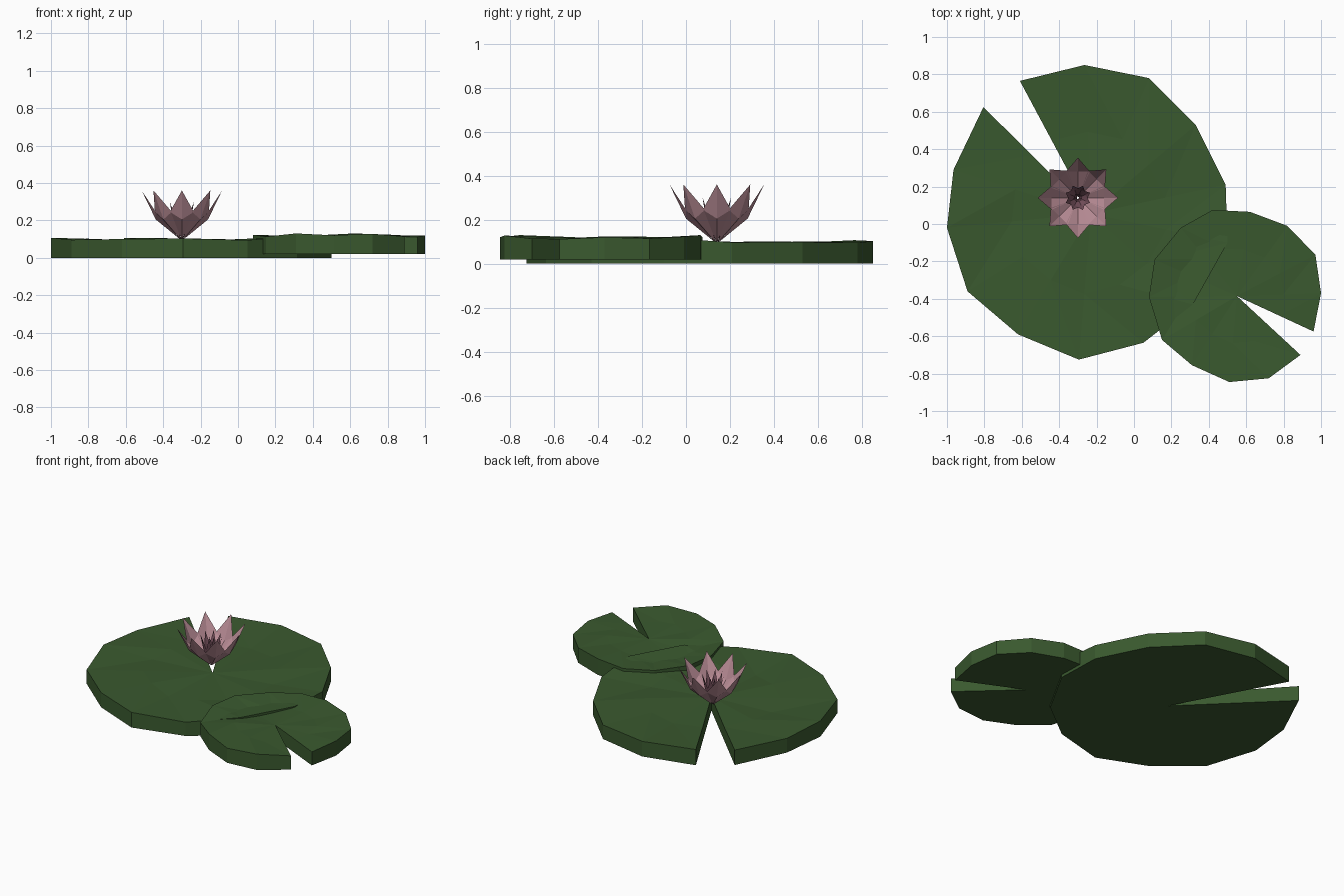
import bpy, bmesh, math
from math import sin, cos, radians

if "Cube" in bpy.data.objects:
    bpy.data.objects.remove(bpy.data.objects["Cube"])


def material(name, rgb):
    m = bpy.data.materials.new(name)
    m.diffuse_color = (*rgb, 1)
    m.use_nodes = True
    m.node_tree.nodes["Principled BSDF"].inputs["Base Color"].default_value = m.diffuse_color
    return m


def finish(name, bm, mat):
    me = bpy.data.meshes.new(name)
    bm.to_mesh(me)
    bm.free()
    me.materials.append(mat)
    ob = bpy.data.objects.new(name, me)
    bpy.context.collection.objects.link(ob)
    return ob


def lily_pad(name, centre, rim, heights, z0, mid_dz, mat):
    """Notched slab: open fan of rim points, with an undulating inner ring on top."""
    bm = bmesh.new()
    cx, cy, cz = centre
    bot_c = bm.verts.new((cx, cy, z0))
    top_c = bm.verts.new(centre)
    bot = [bm.verts.new((x, y, z0)) for x, y in rim]
    top = [bm.verts.new((x, y, z)) for (x, y), z in zip(rim, heights)]
    mid = [bm.verts.new((cx + (x - cx) * .55, cy + (y - cy) * .55, cz + dz))
           for (x, y), dz in zip(rim, mid_dz)]
    for i in range(len(rim) - 1):
        j = i + 1
        bm.faces.new((top_c, mid[i], mid[j]))
        bm.faces.new((mid[i], top[i], top[j]))
        bm.faces.new((mid[i], top[j], mid[j]))
        bm.faces.new((bot[i], bot[j], top[j], top[i]))
        bm.faces.new((bot_c, bot[j], bot[i]))
    # notch walls
    for i in (0, -1):
        bm.faces.new((bot_c, bot[i], top[i], mid[i], top_c))
    bmesh.ops.recalc_face_normals(bm, faces=bm.faces)
    return finish(name, bm, mat)


def petal_ring(name, count, start, wide_r, wide_z, half_w, lift, tip_r, tip_z, mat):
    """Ring of creased diamond petals around the flower centre."""
    bm = bmesh.new()
    fx, fy, fz = -.30, .14, .095
    for k in range(count):
        a = radians(start + 360 * k / count)

        def v(r, w, z):
            return bm.verts.new((fx + r * cos(a) - w * sin(a),
                                 fy + r * sin(a) + w * cos(a), z))
        base = v(.005, 0, fz)
        rib = v(wide_r, 0, wide_z)
        left = v(wide_r, half_w, wide_z + lift)
        right = v(wide_r, -half_w, wide_z + lift)
        tip = v(tip_r, 0, tip_z)
        for f in ((base, rib, left), (base, right, rib),
                  (rib, tip, left), (rib, right, tip)):
            bm.faces.new(f)
    return finish(name, bm, mat)


green = material("leaf_green", (.042, .10, .028))
pink = material("petal_pink", (.48, .26, .30))
dark = material("petal_dark", (.20, .09, .12))

# Large pad, counter-clockwise from one notch lip to the other
big_rim = [(-.805, .625), (-.965, .29), (-1, -.02), (-.89, -.36), (-.62, -.59),
           (-.295, -.725), (.05, -.635), (.315, -.43), (.5, -.10), (.49, .21),
           (.33, .53), (.08, .78), (-.265, .85), (-.61, .765)]
big_z = [.102, .097, .107, .096, .10, .103, .094, .118, .118, .097, .098, .096, .103, .107]
big_dz = [0, .004, -.006, .004, .010, -.006, .002, -.003, .003, -.005, .010, .002, -.006, 0]
lily_pad("large_pad", (-.23, .055, .092), big_rim, big_z, 0, big_dz, green)

# Small pad, overlapping the large pad and dipping where the large rim pokes through
small_rim = [(.96, -.575), (1, -.37), (.97, -.165), (.82, -.01), (.62, .065),
             (.42, .075), (.25, -.02), (.11, -.19), (.08, -.39), (.15, -.62),
             (.31, -.755), (.51, -.845), (.72, -.825), (.89, -.70)]
small_z = [.112, .12, .115, .123, .13, .12, .116, .123, .123, .113, .13, .12, .128, .114]
small_dz = [0, .002, .008, .003, .004, -.004, -.012, -.015, -.008, .008, .003, .008, .002, 0]
lily_pad("small_pad", (.55, -.385, .113), small_rim, small_z, .02, small_dz, green)

# Flower
petal_ring("outer_petals", 8, 0, .14, .205, .064, .04, .215, .36, pink)
petal_ring("middle_petals", 8, 22.5, .045, .19, .022, .02, .07, .30, dark)
petal_ring("inner_petals", 5, 10, .02, .18, .014, .02, .02, .28, dark)
